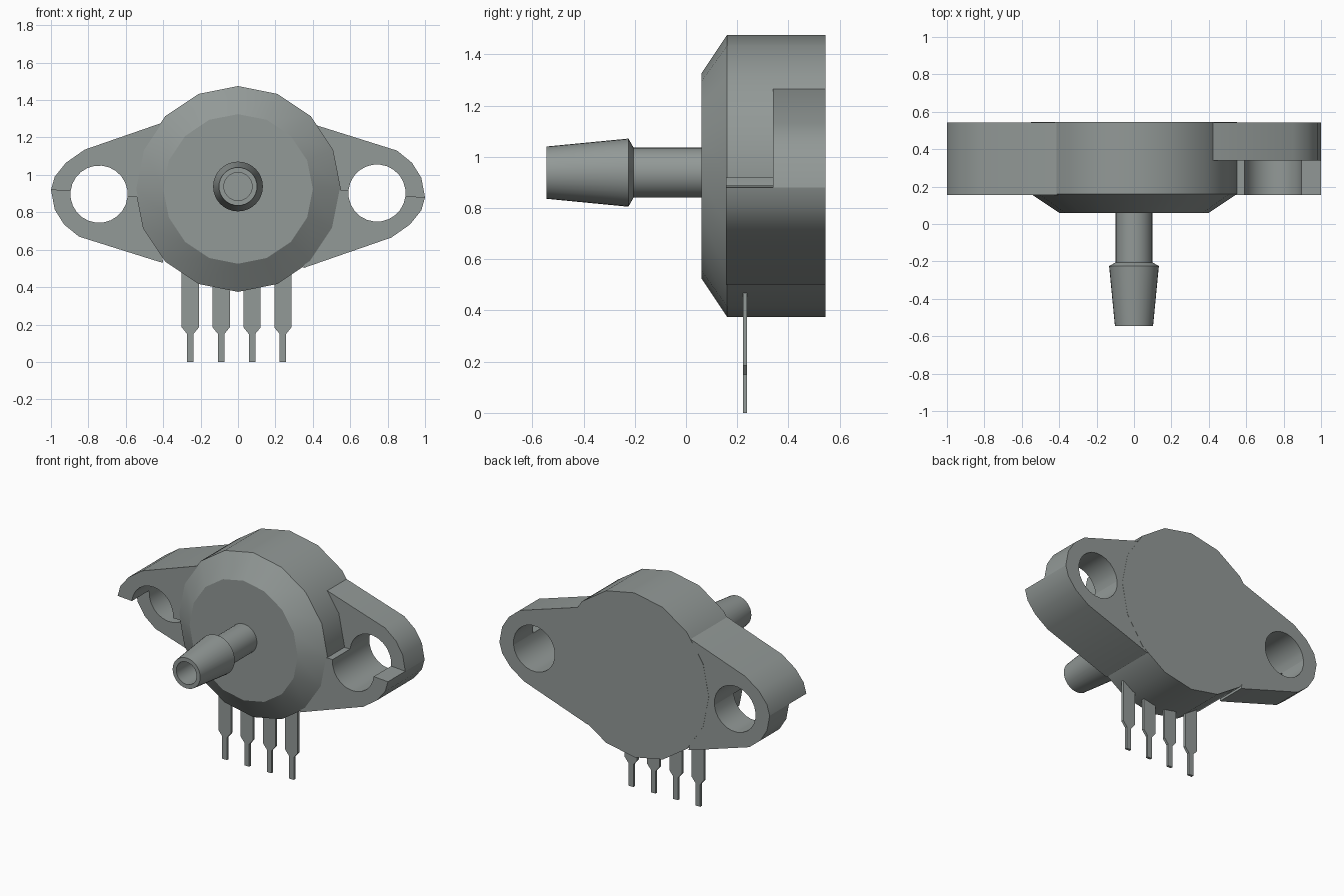
import bpy, bmesh, math
from mathutils import Matrix

cube = bpy.data.objects.get("Cube")
if cube:
    bpy.data.objects.remove(cube)

grey = bpy.data.materials.new("slate grey")
COLOR = (0.29, 0.32, 0.31, 1)
grey.diffuse_color = COLOR
grey.use_nodes = True
grey.node_tree.nodes["Principled BSDF"].inputs["Base Color"].default_value = COLOR


def finish(name, bm):
    bmesh.ops.recalc_face_normals(bm, faces=bm.faces)
    me = bpy.data.meshes.new(name)
    bm.to_mesh(me)
    bm.free()
    me.materials.append(grey)
    ob = bpy.data.objects.new(name, me)
    bpy.context.collection.objects.link(ob)
    bpy.ops.object.select_all(action="DESELECT")
    ob.select_set(True)
    bpy.context.view_layer.objects.active = ob
    bpy.ops.object.shade_smooth_by_angle(angle=math.radians(28))
    return ob


def lathe(name, profile, sides, cz):
    """Revolve (radius, y) points about a horizontal y axis at height cz, capping both ends."""
    bm = bmesh.new()
    rings = []
    for r, y in profile:
        rings.append([bm.verts.new((r * math.sin(2 * math.pi * i / sides), y,
                                    cz + r * math.cos(2 * math.pi * i / sides)))
                      for i in range(sides)])
    for a, b in zip(rings, rings[1:]):
        for i in range(sides):
            j = (i + 1) % sides
            bm.faces.new((a[i], a[j], b[j], b[i]))
    bm.faces.new(rings[0])
    bm.faces.new(rings[-1])
    return finish(name, bm)


def plate(name, outline, y0, y1, half_turn=False):
    """Extrude an (x, z) outline from y0 to y1, optionally turned 180 degrees about (0, 0.9)."""
    if half_turn:
        outline = [(-x, 1.8 - z) for x, z in outline]
    bm = bmesh.new()
    face = bm.faces.new([bm.verts.new((x, y0, z)) for x, z in outline])
    new = bmesh.ops.extrude_face_region(bm, geom=[face])["geom"]
    bmesh.ops.translate(bm, vec=(0, y1 - y0, 0),
                        verts=[v for v in new if isinstance(v, bmesh.types.BMVert)])
    return finish(name, bm)


# Round housing with a chamfered front
lathe("housing", [(0.40, 0.06), (0.55, 0.16), (0.55, 0.545)], 16, 0.925)

# Hollow barbed port
lathe("barbed_port", [(0.098, 0.07), (0.098, -0.205), (0.133, -0.225), (0.102, -0.545),
                      (0.075, -0.545), (0.075, 0.05)], 32, 0.938)

# Mounting ears: each has a thick half and a thin half around the hole
HX, HZ, HR, TILT = 0.743, 0.903, 0.153, math.radians(-6)


def arc(a0, a1, n=12):
    return [(HX + HR * math.cos(TILT + math.radians(a0 + (a1 - a0) * i / n)),
             HZ + HR * math.sin(TILT + math.radians(a0 + (a1 - a0) * i / n)))
            for i in range(n + 1)]


thin_half = [(0.45, 0.92), (0.40, 1.27), (0.43, 1.262), (0.85, 1.13), (0.93, 1.065),
             (0.98, 0.985), (1.0, 0.88)] + arc(0, 180)
thick_half = [(0.45, 0.92), (0.35, 0.502), (0.82, 0.665), (0.92, 0.735),
              (0.98, 0.81), (1.0, 0.88)] + arc(0, -180)
for side, turn in (("left", False), ("right", True)):
    plate(side + "_ear_thin_half", thin_half, 0.34, 0.544, turn)
    plate(side + "_ear_thick_half", thick_half, 0.156, 0.544, turn)

# Four stepped terminal pins
pin = [(0.0175, 0), (0.0175, 0.15), (0.046, 0.185), (0.046, 0.5)]
pin += [(-x, z) for x, z in reversed(pin)]
for i in range(4):
    cx = -0.255 + 0.165 * i
    plate("pin_%d" % (i + 1), [(cx + x, z) for x, z in pin], 0.222, 0.239)
